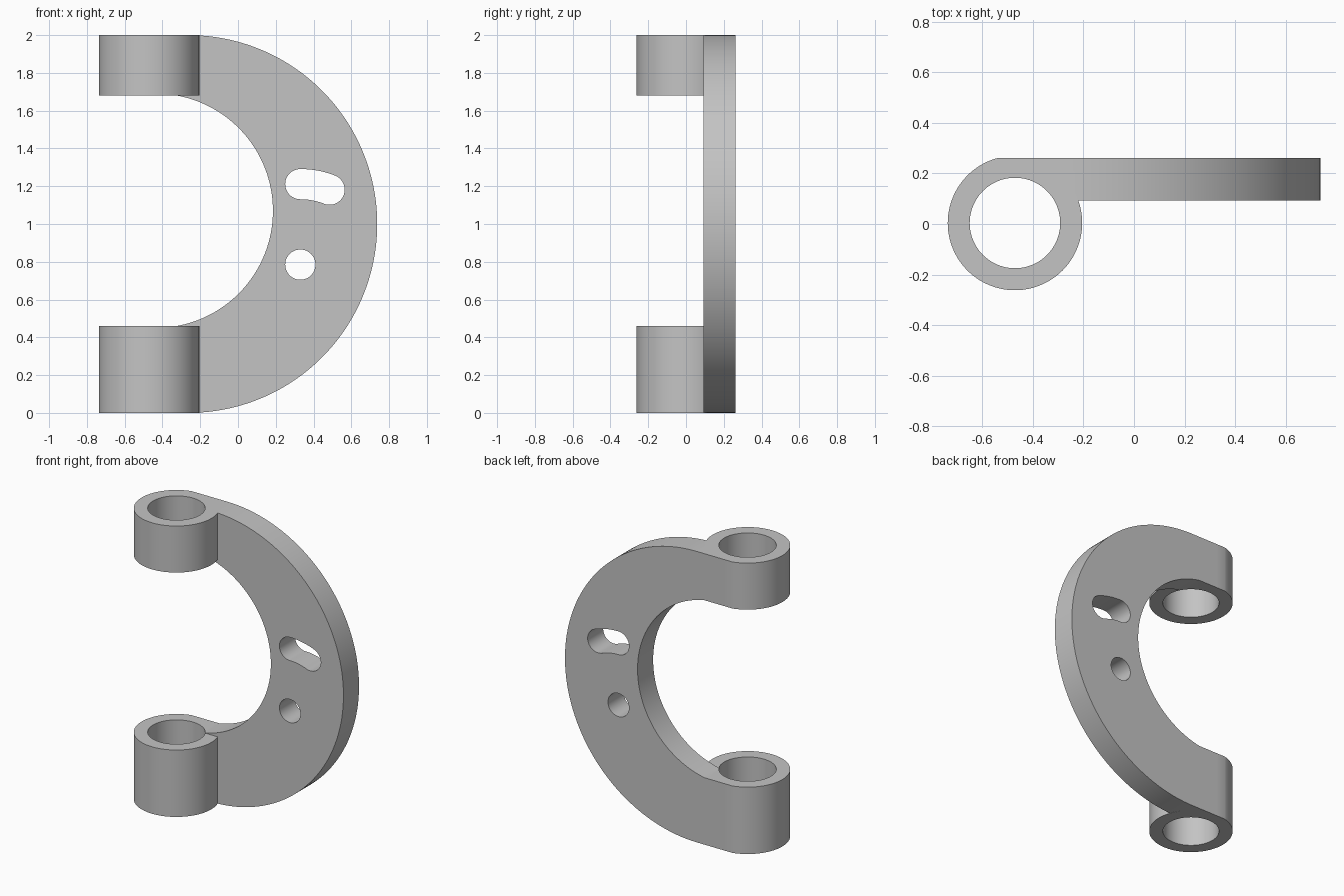
import bpy, bmesh
from math import sin, cos, radians, asin, acos, pi

cube = bpy.data.objects.get("Cube")
if cube:
    bpy.data.objects.remove(cube, do_unlink=True)

grey = bpy.data.materials.new("plain grey")
grey.use_nodes = True
COLOUR = (0.55, 0.55, 0.55, 1)
grey.diffuse_color = COLOUR
grey.node_tree.nodes["Principled BSDF"].inputs["Base Color"].default_value = COLOUR

BACK, FRONT = 0.262, 0.093            # plate faces in y
BOSS_X, BOSS_Y, BOSS_R, BORE_R = -0.471, 0.004, 0.266, 0.179
BOSSES = {"lower_boss": (0, 0.46), "upper_boss": (1.68, 2)}


def arc(cx, cy, r, start, end, n):
    """Points on an arc, angles in radians, both ends included."""
    return [(cx + r * cos(start + (end - start) * i / n),
             cy + r * sin(start + (end - start) * i / n)) for i in range(n + 1)]


def circle(cx, cy, r, n=96):
    return arc(cx, cy, r, 0, 2 * pi, n)[:-1]


def prism(name, points, axis, low, high):
    """Extrude a closed outline along y (outline in x, z) or z (outline in x, y)."""
    place = (lambda a, b, d: (a, d, b)) if axis == "y" else (lambda a, b, d: (a, b, d))
    bm = bmesh.new()
    face = bm.faces.new([bm.verts.new(place(a, b, low)) for a, b in points])
    sides = bmesh.ops.extrude_face_region(bm, geom=[face])["geom"]
    verts = [v for v in sides if isinstance(v, bmesh.types.BMVert)]
    bmesh.ops.translate(bm, verts=verts, vec=place(0, 0, high - low))
    bmesh.ops.recalc_face_normals(bm, faces=bm.faces)
    mesh = bpy.data.meshes.new(name)
    bm.to_mesh(mesh)
    bm.free()
    mesh.materials.append(grey)
    obj = bpy.data.objects.new(name, mesh)
    bpy.context.collection.objects.link(obj)
    return obj


def combine(target, tool, operation):
    """Apply a boolean and remove the tool."""
    bpy.context.view_layer.objects.active = target
    mod = target.modifiers.new("cut", "BOOLEAN")
    mod.operation, mod.object, mod.solver = operation, tool, "EXACT"
    bpy.ops.object.modifier_apply(modifier=mod.name)
    bpy.data.objects.remove(tool, do_unlink=True)


# C-shaped plate: outer half circle, offset inner arc, short straight ends
inner_start = asin(0.61 / 0.62)
outline = [(BOSS_X, 0)] + arc(-0.263, 1, 1, -pi / 2, pi / 2, 96) + [(BOSS_X, 2), (BOSS_X, 1.68)]
outline += arc(-0.435, 1.07, 0.62, inner_start, -inner_start, 80) + [(BOSS_X, 0.46)]
bracket = prism("bracket", outline, "y", FRONT, BACK)

# Bosses, with a narrow flat level with the back of the plate
flat = acos((BACK - BOSS_Y) / BOSS_R)
for name, (low, high) in BOSSES.items():
    ring = arc(BOSS_X, BOSS_Y, BOSS_R, pi / 2 + flat, 5 * pi / 2 - flat, 96)
    combine(bracket, prism(name, ring, "z", low, high), "UNION")

# Bore through both bosses
for low, high in BOSSES.values():
    bore = prism("bore", circle(BOSS_X, BOSS_Y, BORE_R), "z", low - 0.05, high + 0.05)
    combine(bracket, bore, "DIFFERENCE")

# Round pivot hole and the curved slot centred on it
PX, PZ, HOLE_R, SWING = 0.33, 0.785, 0.08, 0.426
top, end = radians(90), radians(68.7)
slot = arc(PX, PZ, SWING + HOLE_R, end, top, 16)
slot += arc(PX, PZ + SWING, HOLE_R, top, top + pi, 24)[1:]
slot += arc(PX, PZ, SWING - HOLE_R, top, end, 16)[1:]
slot += arc(PX + SWING * cos(end), PZ + SWING * sin(end), HOLE_R, end - pi, end, 24)[1:-1]
for shape in (circle(PX, PZ, HOLE_R, 48), slot):
    combine(bracket, prism("hole_cutter", shape, "y", FRONT - 0.1, BACK + 0.1), "DIFFERENCE")

# Smooth curved walls, crisp edges
bpy.ops.object.select_all(action="DESELECT")
bracket.select_set(True)
bpy.context.view_layer.objects.active = bracket
bpy.ops.object.shade_smooth_by_angle(angle=radians(25))
